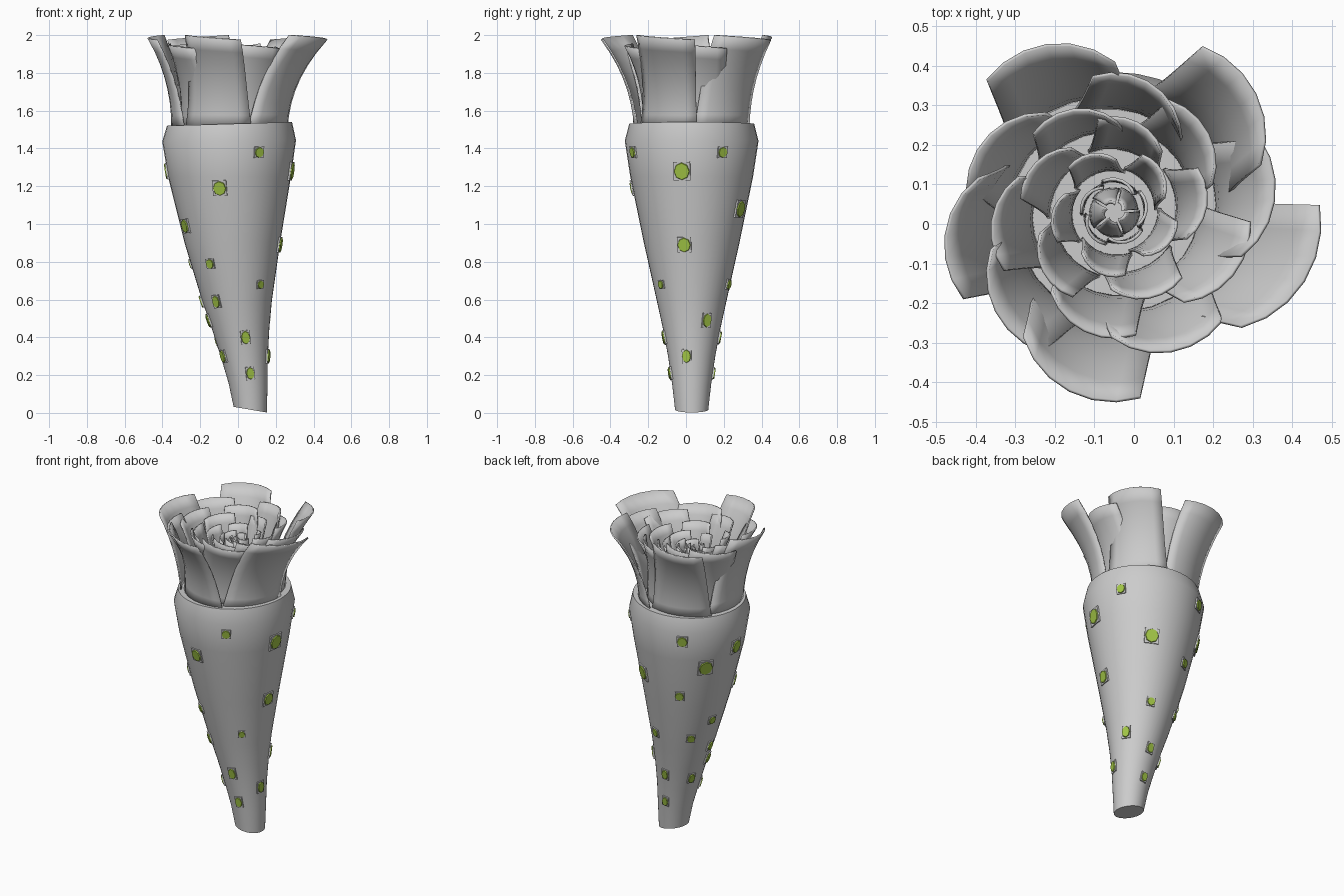
import bpy, bmesh, math
from mathutils import Vector, Matrix

if "Cube" in bpy.data.objects:
    bpy.data.objects.remove(bpy.data.objects["Cube"])

CX, CY = -0.05, 0.03            # flower axis

def finish(bm, name, mat=None, smooth=True):
    bmesh.ops.recalc_face_normals(bm, faces=bm.faces)
    me = bpy.data.meshes.new(name)
    bm.to_mesh(me)
    bm.free()
    ob = bpy.data.objects.new(name, me)
    bpy.context.collection.objects.link(ob)
    if mat:
        me.materials.append(mat)
    if smooth:
        bpy.ops.object.select_all(action='DESELECT')
        ob.select_set(True)
        bpy.context.view_layer.objects.active = ob
        bpy.ops.object.shade_smooth_by_angle(angle=math.radians(35))
    return ob

# --- horn-shaped body: (z, centre x, radius, tilt)
STATIONS = [(0.017, 0.065, 0.088, -0.17), (0.15, 0.053, 0.103, -0.08),
            (0.30, 0.033, 0.125, 0), (0.45, 0.013, 0.153, 0),
            (0.60, -0.006, 0.186, 0), (0.90, -0.03, 0.253, 0),
            (1.25, -0.045, 0.325, 0), (1.44, -0.047, 0.354, 0.01),
            (1.53, -0.045, 0.331, 0.03)]

def horn_at(z):
    for (z0, c0, r0, _), (z1, c1, r1, _) in zip(STATIONS, STATIONS[1:]):
        if z <= z1:
            t = (z - z0) / (z1 - z0)
            return c0 + (c1 - c0) * t, r0 + (r1 - r0) * t
    return STATIONS[-1][1:3]

SIDES = 40
bm = bmesh.new()
rings = []
for z, cx, r, tilt in STATIONS:
    ring = []
    for i in range(SIDES):
        a = 2 * math.pi * i / SIDES
        dx = r * math.cos(a)
        ring.append(bm.verts.new((cx + dx, CY + r * math.sin(a), z + tilt * dx)))
    rings.append(ring)
for a, b in zip(rings, rings[1:]):
    for i in range(SIDES):
        j = (i + 1) % SIDES
        bm.faces.new((a[i], a[j], b[j], b[i]))
bm.faces.new(rings[0])
bm.faces.new(rings[-1])
finish(bm, "horn_body")

# --- petals: five per ring, overlapping like a rose; "vary" = (tip turn, tip radius) per petal
def petal_ring(name, base_r, tip_r, top_z, centre, half_base, half_tip, vary={}):
    bm = bmesh.new()
    nu, nv = 6, 7
    k = tip_r / 0.43
    for p in range(5):
        turn, extra = vary.get(p, (0, 0))
        grid = []
        for j in range(nv + 1):
            v = j / nv
            c = centre + 72 * p + turn * v
            row = []
            for i in range(nu + 1):
                u = 2 * i / nu - 1
                a = math.radians(c + u * (half_base + (half_tip - half_base) * v))
                r = base_r + (tip_r + extra - base_r) * v ** 2.2
                r += u * base_r * 0.035 + k * v * (0.032 * u + 0.035 * (1 - u * u) * v)
                z = 1.51 + (top_z - 1.51) * v - 0.013 * (u + 1) * v
                row.append(bm.verts.new((CX + r * math.cos(a), CY + r * math.sin(a), z)))
            grid.append(row)
        for j in range(nv):
            for i in range(nu):
                bm.faces.new((grid[j][i], grid[j][i + 1], grid[j + 1][i + 1], grid[j + 1][i]))
    ob = finish(bm, name)
    m = ob.modifiers.new("thickness", 'SOLIDIFY')
    m.thickness = 0.008
    m.offset = 0

petal_ring("outer_petals", 0.300, 0.430, 2.00, 40, 37, 22,
           {1: (0, -.01), 2: (4, -.035), 4: (12, .045)})
petal_ring("second_petals", 0.260, 0.360, 1.955, 4, 38, 23,
           {0: (0, .015), 1: (0, -.05), 2: (0, -.02), 4: (0, -.01)})
petal_ring("third_petals", 0.210, 0.285, 1.94, 40, 38, 24, {1: (0, -.03), 4: (4, .03)})
petal_ring("fourth_petals", 0.160, 0.215, 1.91, 4, 38, 24)
petal_ring("inner_petals", 0.110, 0.145, 1.88, 40, 38, 24)
petal_ring("bud_cup", 0.078, 0.075, 1.86, 4, 38, 34)
petal_ring("bud_petals", 0.060, 0.025, 1.85, 40, 36, 30)

# --- studs on the horn: (height, angle, size)
STUDS = [(1.38, -63, .055), (1.38, 28, .055), (1.38, 118, .065), (1.28, -9, .09),
         (1.28, 180, .08), (1.19, -100, .075), (1.19, 143, .09), (1.08, 61, .085),
         (.99, 207, .07), (.99, 115, .055), (.89, -9, .075), (.79, -123, .05),
         (.79, 166, .05), (.68, -51, .042), (.68, 70, .05), (.68, 135, .05),
         (.59, -126, .047), (.59, 180, .045), (.49, 29, .052), (.49, 190, .05),
         (.40, -82, .05), (.40, 88, .046), (.38, 153, .046), (.30, -12, .05),
         (.30, -150, .046), (.21, -80, .046), (.21, 90, .042)]

green = bpy.data.materials.new("green")
green.diffuse_color = (0.36, 0.56, 0.06, 1)
green.use_nodes = True
green.node_tree.nodes["Principled BSDF"].inputs["Base Color"].default_value = green.diffuse_color

def surface(z, a):
    cx, r = horn_at(z)
    return Vector((cx + r * math.cos(a), CY + r * math.sin(a), z))

plates, gems = bmesh.new(), bmesh.new()
for z, deg, s in STUDS:
    a = math.radians(deg)
    p = surface(z, a)
    up = (surface(z + 0.03, a) - surface(z - 0.03, a)).normalized()
    side = Vector((-math.sin(a), math.cos(a), 0))
    out = side.cross(up).normalized()
    side = up.cross(out)
    frame = Matrix((side, up, out)).transposed().to_4x4()
    frame.translation = p
    h = s * (1.1 if z > 0.6 else 1.5)
    # grey setting plate
    bmesh.ops.create_cube(plates, size=1, matrix=frame @ Matrix.Diagonal((s, h, 0.012, 1)))
    # green eight-sided stone with a shallow dome
    bmesh.ops.create_cone(gems, cap_ends=True, segments=8, radius1=0.56, radius2=0.44, depth=1,
                          matrix=frame @ Matrix.Diagonal((s, h, 0.024, 1)))
finish(plates, "stud_settings", smooth=False)
finish(gems, "stud_stones", green, smooth=False)
